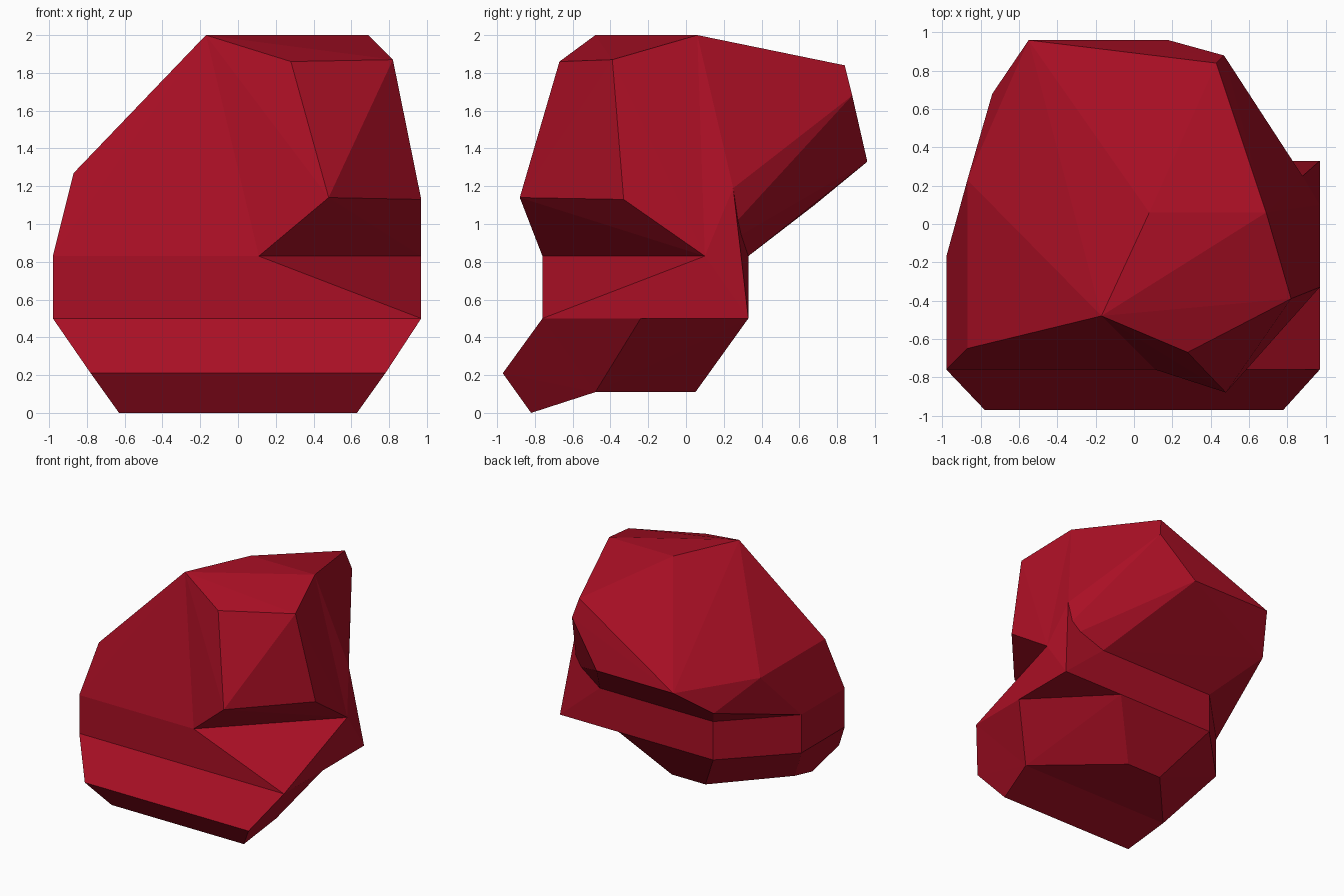
import bpy, bmesh

if "Cube" in bpy.data.objects:
    bpy.data.objects.remove(bpy.data.objects["Cube"])

red = bpy.data.materials.new("deep red stone")
red.diffuse_color = (0.40, 0.0048, 0.018, 1)
red.use_nodes = True
red.node_tree.nodes["Principled BSDF"].inputs["Base Color"].default_value = red.diffuse_color


def facet(name, *corner_groups):
    """Convex flat-sided chunk wrapped around groups of corner points."""
    mesh = bpy.data.meshes.new(name)
    bm = bmesh.new()
    for p in {p for group in corner_groups for p in group}:
        bm.verts.new(p)
    hull = bmesh.ops.convex_hull(bm, input=bm.verts[:])
    loose = [v for v in bm.verts if not v.link_faces]
    bmesh.ops.delete(bm, geom=loose, context='VERTS')
    bmesh.ops.dissolve_limit(bm, angle_limit=0.01, verts=bm.verts[:], edges=bm.edges[:])
    bmesh.ops.recalc_face_normals(bm, faces=bm.faces[:])
    bm.to_mesh(mesh)
    bm.free()
    mesh.materials.append(red)
    obj = bpy.data.objects.new(name, mesh)
    bpy.context.collection.objects.link(obj)
    return obj


def ring(z, *points):
    """Horizontal outline at one height."""
    return [(x, y, z) for x, y in points]


def pair(x, y, z):
    """Corner mirrored left and right."""
    return [(-x, y, z), (x, y, z)]


# Outlines shared by neighbouring chunks
waist_top = ring(0.83, (0.11, -0.76), (0.97, 0.10), (0.59, 0.33),
                 (-0.49, 0.33), (-0.98, -0.17), (-0.98, -0.76))
waist_left = ring(0.5, (-0.49, 0.33), (-0.98, -0.17), (-0.98, -0.76), (0.97, -0.76))
crown = ring(2.0, (-0.17, -0.48), (0.69, 0.06))
right_spur = (0.88, 0.25, 1.19)

# Main upper boulder, leaning out over the back
facet("upper_boulder", waist_top, crown,
      [(0.08, 0.06, 2.0), right_spur, (0.43, 0.84, 1.84), (0.47, 0.88, 1.68), (-0.74, 0.68, 1.10)],
      ring(1.27, (-0.87, -0.65), (-0.87, 0.23)),
      ring(1.33, (-0.55, 0.96), (0.18, 0.96)))

# Block standing out at the front right corner
facet("front_block", crown, waist_top[:2],
      [(0.28, -0.67, 1.86), (0.82, -0.39, 1.87), (0.48, -0.88, 1.14), (0.97, -0.33, 1.13)])

# Waist band with its sloped front right shelf
facet("waist", waist_top, waist_left, ring(0.5, (0.97, 0.33)))

# Sliver joining the waist to the right spur
facet("right_sliver", waist_top[1:3], [right_spur, (0.97, 0.33, 0.5)])

# Base tapering to the underside
under = ring(0.11, (0.70, -0.48), (-0.70, -0.48), (0.10, 0.05), (-0.22, 0.05))
facet("base", waist_left, ring(0.5, (0.97, -0.24), (0.41, 0.33)), under)

# Toe ridge along the front that touches the ground
facet("front_toe", waist_left[2:], under[:2], pair(0.78, -0.97, 0.21), pair(0.63, -0.82, 0.0))
